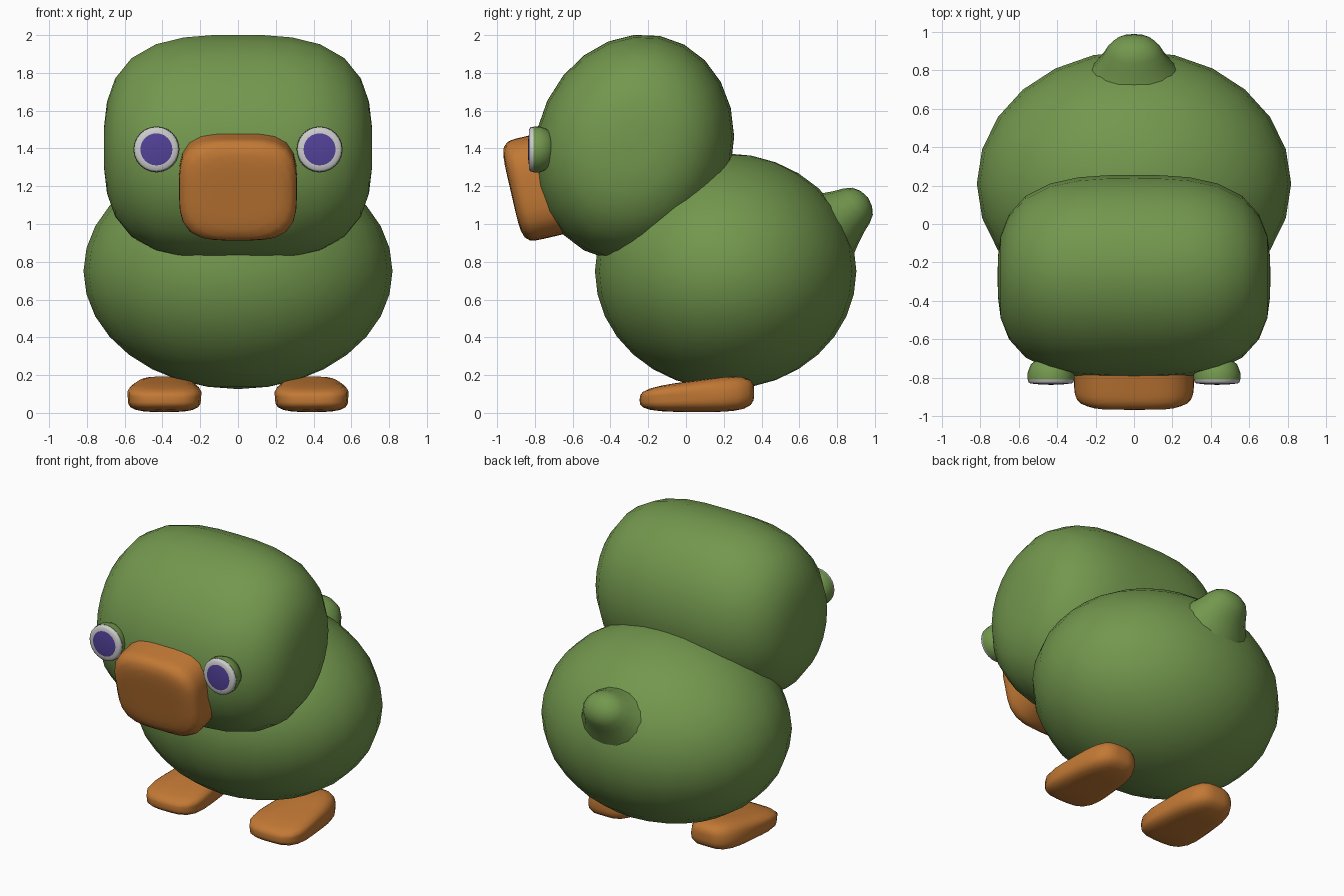
import bpy, bmesh, math
from mathutils import Vector, Matrix

if "Cube" in bpy.data.objects:
    bpy.data.objects.remove(bpy.data.objects["Cube"])


def material(name, rgb):
    m = bpy.data.materials.new(name)
    m.diffuse_color = (*rgb, 1)
    m.use_nodes = True
    m.node_tree.nodes["Principled BSDF"].inputs["Base Color"].default_value = m.diffuse_color
    return m


GREEN = material("green", (0.17, 0.31, 0.075))
ORANGE = material("orange", (0.54, 0.19, 0.035))
WHITE = material("white", (0.6, 0.6, 0.6))
PURPLE = material("purple", (0.085, 0.055, 0.32))


def finish(name, bm, mat, angle=50):
    bmesh.ops.recalc_face_normals(bm, faces=bm.faces)
    mesh = bpy.data.meshes.new(name)
    bm.to_mesh(mesh)
    bm.free()
    mesh.materials.append(mat)
    mesh.shade_smooth()
    mesh.set_sharp_from_angle(angle=math.radians(angle))
    ob = bpy.data.objects.new(name, mesh)
    bpy.context.collection.objects.link(ob)
    return ob


def rounded(name, mat, place, p=2, q=2, segs=24, rings=16):
    """Unit superellipsoid: p squares the a-b outline, q squares it along c."""
    bm = bmesh.new()
    bmesh.ops.create_uvsphere(bm, u_segments=segs, v_segments=rings, radius=1)
    for v in bm.verts:
        a, b, c = v.co
        r = (abs(a) ** p + abs(b) ** p) ** (1 / p)
        n = (r ** q + abs(c) ** q) ** (1 / q)
        v.co = place(a / n, b / n, c / n)
    return finish(name, bm, mat, 80)


def lathe(name, mat, profile, matrix, segs=24, angle=50):
    """Turn (radius, height) points about local z, then place them."""
    bm = bmesh.new()
    rows = [[bm.verts.new(matrix @ Vector((r * math.cos(t), r * math.sin(t), h)))
             for t in (2 * math.pi * i / segs for i in range(segs))]
            for r, h in profile]
    for lo, hi in zip(rows, rows[1:]):
        for i in range(segs):
            j = (i + 1) % segs
            bm.faces.new((lo[i], lo[j], hi[j], hi[i]))
    bmesh.ops.remove_doubles(bm, verts=bm.verts, dist=1e-5)
    return finish(name, bm, mat, angle)


# Body: plain ellipsoid
rounded("body", GREEN,
        lambda a, b, c: Vector((0.818 * a, 0.21 + 0.692 * b, 0.75 + 0.624 * c)))

# Head: round in profile, squared off sideways, leaning slightly back
rounded("head", GREEN,
        lambda a, b, c: Vector((0.71 * c, -0.275 + 0.53 * a,
                                1.405 + 0.057 * a + 0.596 * b)), q=3)

# Beak: tilted rounded slab
tilt = Matrix.Rotation(math.radians(13), 4, 'X')
rounded("beak", ORANGE,
        lambda a, b, c: Vector((0, -0.77, 1.2))
        + tilt @ Vector((0.312 * a, 0.16 * c, 0.275 * b)),
        p=3.6, q=6, segs=32, rings=24)

# Tail: flared nub pointing up and back
axis = Vector((0, 0.8, 0.6))
tail_m = (Matrix.Translation((0, 0.775, 1.0)) @ Matrix.Diagonal((1.25, 1, 1, 1))
          @ axis.to_track_quat('Z', 'X').to_matrix().to_4x4())
lathe("tail", GREEN, [(0.22, -0.05), (0.165, 0.05), (0.135, 0.11), (0.115, 0.16),
                      (0.09, 0.2), (0.05, 0.225), (0, 0.235)], tail_m, 16, 80)

for side, s in (("left", -1), ("right", 1)):
    # Eye: green socket, white ring and flat pupil, facing -y
    m = Matrix.Translation((s * 0.432, 0, 1.395)) @ Matrix.Rotation(math.pi / 2, 4, 'X')
    lathe(side + "_eye_socket", GREEN,
          [(0, 0.69), (0.065, 0.7), (0.105, 0.73), (0.122, 0.775), (0.121, 0.808),
           (0.116, 0.81), (0, 0.81)], m)
    lathe(side + "_eye_white", WHITE,
          [(0.12, 0.805), (0.118, 0.822), (0.108, 0.83), (0.085, 0.832)], m)
    lathe(side + "_pupil", PURPLE, [(0.087, 0.831), (0.06, 0.835), (0, 0.837)], m)

    # Foot: flat wedge, wide at the toes and taller at the heel
    def foot(a, b, c, s=s):
        width = 0.186 - 0.024 * b - 0.025 * b * max(c, 0)
        height = 0.168 + 0.04 * b
        return Vector((s * 0.39 + width * a, 0.058 + 0.303 * b,
                       0.005 + height * (c + 1) / 2))
    rounded(side + "_foot", ORANGE, foot, p=3.6, q=3.6, segs=28, rings=16)
